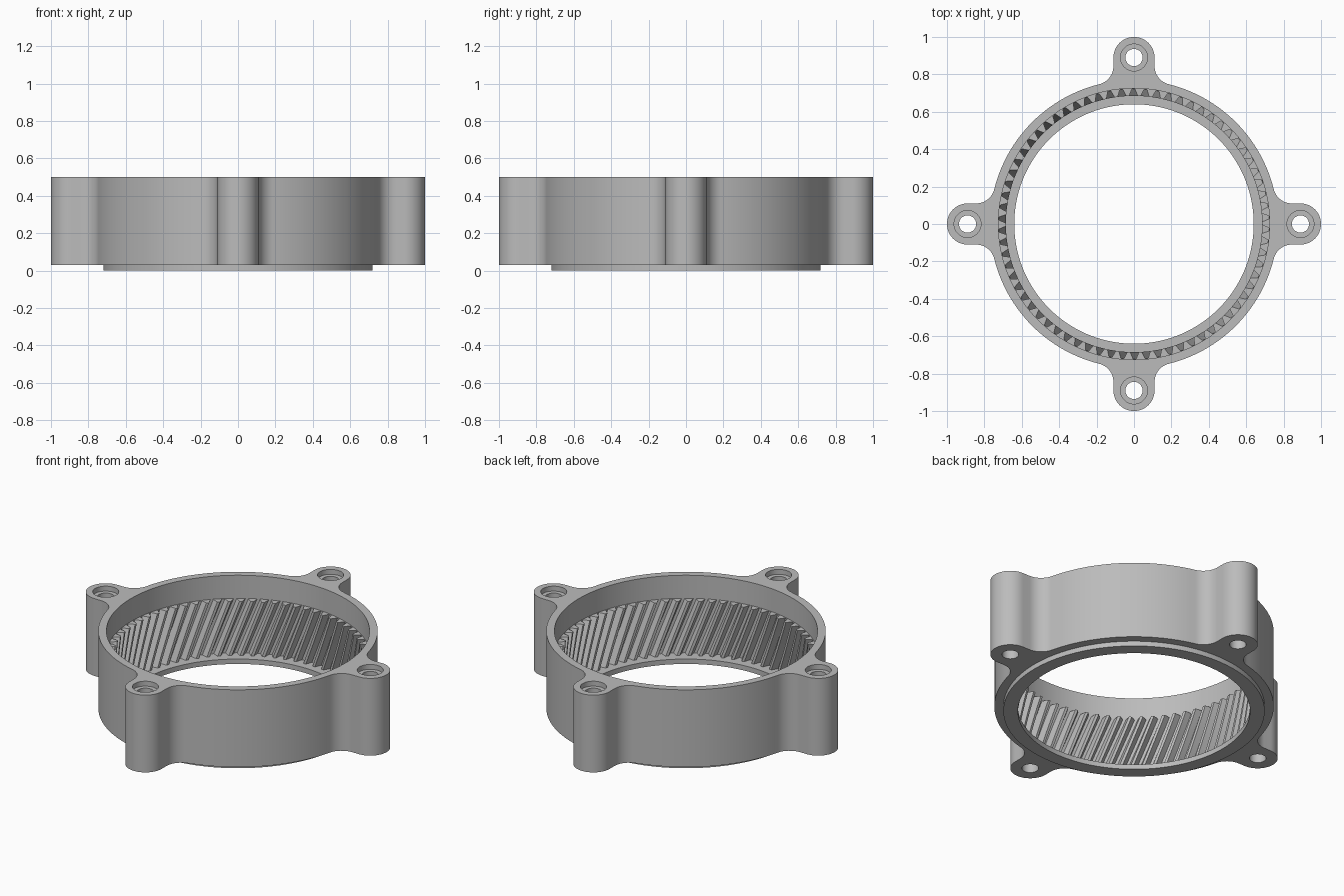
import bpy, bmesh
from math import cos, sin, pi, sqrt, atan2, tan, radians

if "Cube" in bpy.data.objects:
    bpy.data.objects.remove(bpy.data.objects["Cube"])

# Main dimensions
TOP, BASE, TEETH_TOP = 0.50, 0.03, 0.36
RING_R, BORE_R, LIP_R, LEDGE_R = 0.77, 0.725, 0.72, 0.64
ROOT_R, TIP_R, TEETH = 0.722, 0.685, 70
LUG_C, LUG_R, FILLET_R = 0.89, 0.11, 0.10
HOLE_R, SINK_R, SINK_DEPTH = 0.046, 0.072, 0.03
HELIX = radians(20)

bm = bmesh.new()


def arc(cx, cy, r, a0, a1, n):
    return [(cx + r * cos(a0 + (a1 - a0) * i / n),
             cy + r * sin(a0 + (a1 - a0) * i / n)) for i in range(n + 1)]


def loop(points, z):
    """Closed loop of vertices at one height."""
    verts = [bm.verts.new((x, y, z)) for x, y in points]
    for a, b in zip(verts, verts[1:] + verts[:1]):
        bm.edges.new((a, b))
    return verts


def skin(a, b):
    """Band of quads between two loops of equal length."""
    for i in range(len(a)):
        j = (i + 1) % len(a)
        bm.faces.new((a[i], a[j], b[j], b[i]))


def cap(*loops):
    """Flat face filling the space between an outline and its holes."""
    edges = [bm.edges.get((l[i - 1], l[i])) for l in loops for i in range(len(l))]
    bmesh.ops.triangle_fill(bm, edges=edges, use_beauty=True)


# Housing outline: lug, fillet and ring arc, repeated four times
fy = LUG_R + FILLET_R
fx = sqrt((RING_R + FILLET_R) ** 2 - fy ** 2)
meet = atan2(fy, fx)
fillet = arc(fx, fy, FILLET_R, -pi / 2, meet - pi, 10)
mirrored = [(x, -y) for x, y in reversed(fillet)]
quarter = (mirrored + arc(LUG_C, 0, LUG_R, -pi / 2, pi / 2, 28) + fillet
           + arc(0, 0, RING_R, meet, pi / 2 - meet, 32)[1:-1])
outline = []
for k in range(4):
    c, s = cos(k * pi / 2), sin(k * pi / 2)
    outline += [(x * c - y * s, x * s + y * c) for x, y in quarter]
wall_low, wall_high = loop(outline, BASE), loop(outline, TOP)
skin(wall_low, wall_high)

# Countersunk bolt holes through the lugs
sinks, holes = [], []
for k in range(4):
    cx, cy = LUG_C * cos(k * pi / 2), LUG_C * sin(k * pi / 2)
    steps = [loop(arc(cx, cy, r, 0, 2 * pi, 40)[:-1], z) for r, z in
             ((SINK_R, TOP), (SINK_R, TOP - SINK_DEPTH),
              (HOLE_R, TOP - SINK_DEPTH), (HOLE_R, BASE))]
    for a, b in zip(steps, steps[1:]):
        skin(a, b)
    sinks.append(steps[0])
    holes.append(steps[-1])

# Inside: bottom lip, ledge, helical teeth and smooth upper bore
PITCH = 2 * pi / TEETH
CORNERS = ((-0.37, ROOT_R), (-0.13, TIP_R), (0.13, TIP_R), (0.37, ROOT_R))


def gear_loop(z, radius=None):
    """Tooth profile turned by the helix, or a plain circle of given radius."""
    height = min(max(z, BASE), TEETH_TOP) - BASE
    turn = -height * tan(HELIX) / TIP_R
    points = []
    for t in range(TEETH):
        for offset, r in CORNERS:
            a = (t + offset) * PITCH + turn
            points.append(((radius or r) * cos(a), (radius or r) * sin(a)))
    return loop(points, z)


rings = [gear_loop(BASE, LIP_R), gear_loop(0, LIP_R),
         gear_loop(0, LEDGE_R), gear_loop(BASE, LEDGE_R)]
rings += [gear_loop(BASE + (TEETH_TOP - BASE) * i / 6) for i in range(7)]
rings += [gear_loop(TEETH_TOP, BORE_R), gear_loop(TOP, BORE_R)]
for a, b in zip(rings, rings[1:]):
    skin(a, b)

# Flat top and underside
cap(wall_high, rings[-1], *sinks)
cap(wall_low, rings[0], *holes)
bmesh.ops.remove_doubles(bm, verts=bm.verts, dist=0.00001)
bmesh.ops.recalc_face_normals(bm, faces=bm.faces)

mesh = bpy.data.meshes.new("ring_gear_housing")
bm.to_mesh(mesh)
bm.free()
housing = bpy.data.objects.new("ring_gear_housing", mesh)
bpy.context.collection.objects.link(housing)

# Plain grey material
grey = bpy.data.materials.new("plain_grey")
grey.use_nodes = True
colour = (0.5, 0.5, 0.5, 1)
grey.diffuse_color = colour
grey.node_tree.nodes["Principled BSDF"].inputs["Base Color"].default_value = colour
mesh.materials.append(grey)

bpy.ops.object.select_all(action="DESELECT")
housing.select_set(True)
bpy.context.view_layer.objects.active = housing
bpy.ops.object.shade_smooth_by_angle(angle=radians(30))
